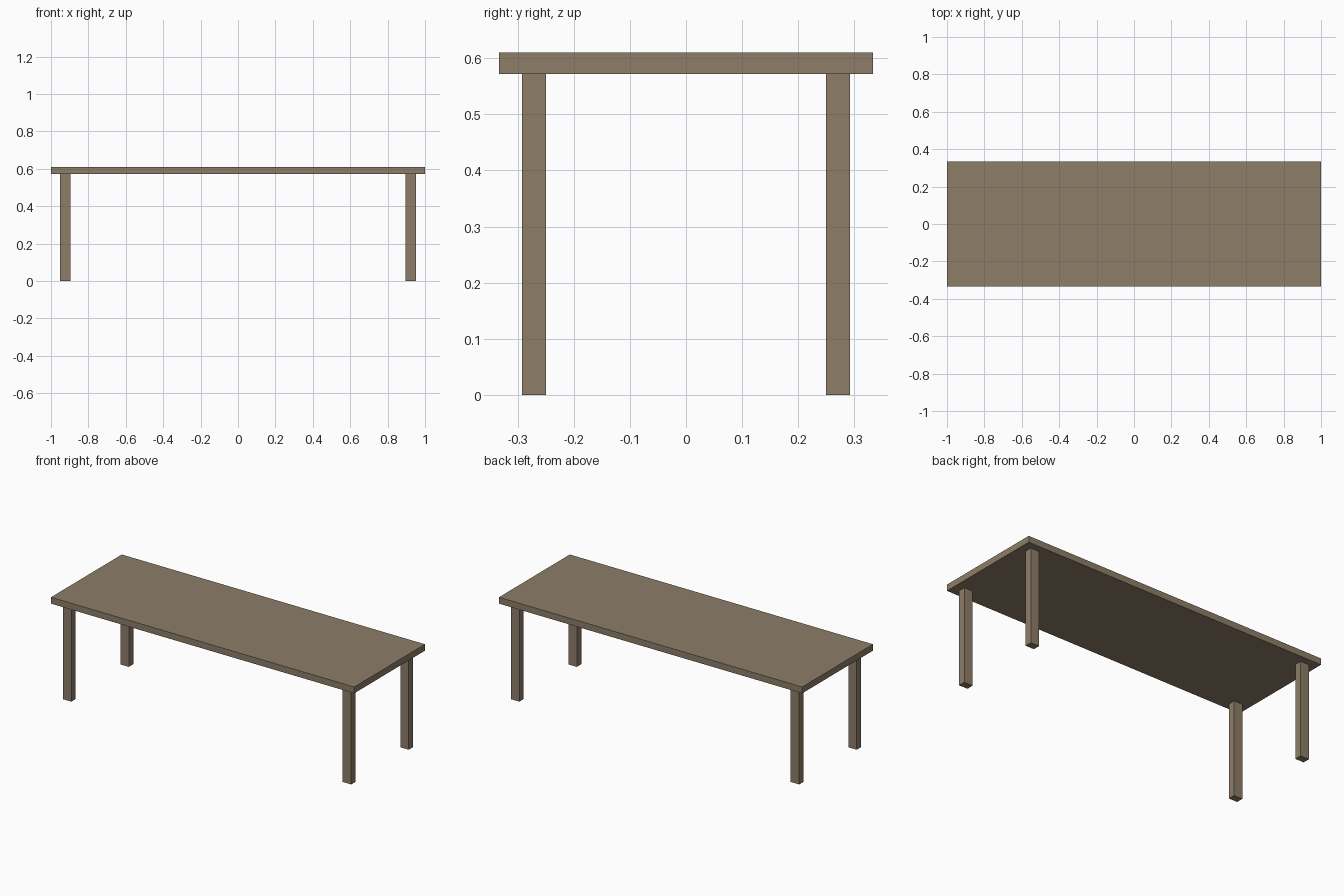
import bpy

if "Cube" in bpy.data.objects:
    bpy.data.objects.remove(bpy.data.objects["Cube"])

# Single wood colour
wood = bpy.data.materials.new("brown wood")
wood.diffuse_color = (0.266, 0.205, 0.139, 1.0)
wood.use_nodes = True
wood.node_tree.nodes["Principled BSDF"].inputs["Base Color"].default_value = wood.diffuse_color


def box(name, center, size):
    bpy.ops.mesh.primitive_cube_add(size=1, location=center)
    obj = bpy.context.object
    obj.name = name
    obj.scale = size
    bpy.ops.object.transform_apply(location=False, rotation=False, scale=True)
    obj.data.materials.append(wood)
    return obj


TOP_Z, UNDER_Z = 0.61, 0.572

# Table top slab
box("table_top", (0, 0, (TOP_Z + UNDER_Z) / 2), (2.0, 0.667, TOP_Z - UNDER_Z))

# Four legs, set in from the corners
for side_y, depth in ((-1, "front"), (1, "back")):
    for side_x, side in ((-1, "left"), (1, "right")):
        box(f"{depth}_{side}_leg",
            (side_x * 0.923, side_y * 0.271, UNDER_Z / 2),
            (0.056, 0.042, UNDER_Z))
